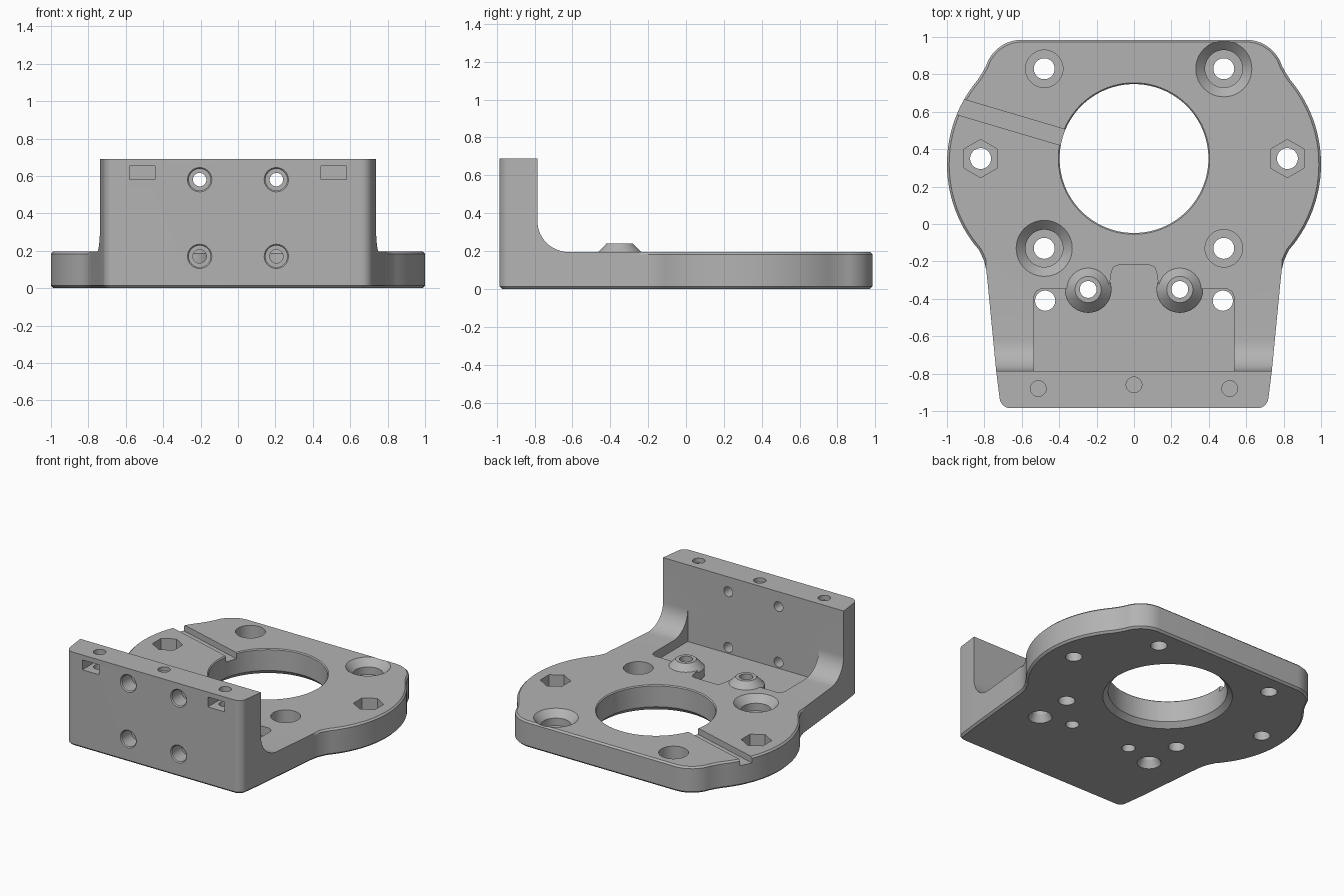
import bpy, bmesh, math
from mathutils import Matrix, Vector

if "Cube" in bpy.data.objects:
    bpy.data.objects.remove(bpy.data.objects["Cube"])

PLATE, TOP, FRONT, WALL = 0.195, 0.69, -0.985, -0.785

grey = bpy.data.materials.new("plain grey")
grey.use_nodes = True
colour = (0.45, 0.45, 0.45, 1)
grey.diffuse_color = colour
grey.node_tree.nodes["Principled BSDF"].inputs["Base Color"].default_value = colour


def to_object(name, bm):
    bmesh.ops.recalc_face_normals(bm, faces=bm.faces)
    mesh = bpy.data.meshes.new(name)
    bm.to_mesh(mesh)
    bm.free()
    obj = bpy.data.objects.new(name, mesh)
    bpy.context.collection.objects.link(obj)
    mesh.materials.append(grey)
    return obj


def prism(name, points, depth):
    """Extrude a closed 3D outline along the depth vector."""
    bm = bmesh.new()
    face = bm.faces.new([bm.verts.new(p) for p in points])
    ext = bmesh.ops.extrude_face_region(bm, geom=[face])
    moved = [v for v in ext["geom"] if isinstance(v, bmesh.types.BMVert)]
    bmesh.ops.translate(bm, vec=depth, verts=moved)
    return to_object(name, bm)


def lathe(name, x, y, z0, z1, r0, r1=None, sides=48, along_y=False, turn=0):
    """Cylinder or cone between two heights; along_y swaps the roles of y and z."""
    bm = bmesh.new()
    bmesh.ops.create_cone(bm, cap_ends=True, segments=sides, radius1=r0,
                          radius2=r0 if r1 is None else r1, depth=z1 - z0)
    place = Matrix.Translation((x, y, (z0 + z1) / 2))
    spin = Matrix.Rotation(turn, 4, "Z")
    if along_y:
        place = Matrix.Translation((x, (z0 + z1) / 2, y)) @ Matrix.Rotation(-math.pi / 2, 4, "X")
    bmesh.ops.transform(bm, matrix=place @ spin, verts=bm.verts)
    return to_object(name, bm)


def box(name, centre, size, angle=0):
    bm = bmesh.new()
    bmesh.ops.create_cube(bm, size=1)
    m = Matrix.Translation(centre) @ Matrix.Rotation(angle, 4, "Z") @ Matrix.Diagonal((*size, 1))
    bmesh.ops.transform(bm, matrix=m, verts=bm.verts)
    return to_object(name, bm)


def combine(target, other, operation="DIFFERENCE"):
    mod = target.modifiers.new("combine", "BOOLEAN")
    mod.operation, mod.solver, mod.object = operation, "EXACT", other
    bpy.context.view_layer.update()
    result = bpy.data.meshes.new_from_object(
        target.evaluated_get(bpy.context.evaluated_depsgraph_get()))
    target.modifiers.clear()
    target.data = result
    bpy.data.objects.remove(other)


def arc(cx, cy, r, start, end, n):
    return [(cx + r * math.cos(math.radians(start + (end - start) * i / n)),
             cy + r * math.sin(math.radians(start + (end - start) * i / n)))
            for i in range(n + 1)]


def mirrored(half):
    return half + [(-x, y) for x, y in reversed(half)]


# Plan outline: rounded front corners, taper, side lobes, rounded back corners
half = arc(0.659, -0.925, 0.06, -90, -6, 8)
half += [(0.737, -0.785), (0.781, -0.33), (0.79, -0.245), (0.802, -0.195)]
half += arc(0.3, 0.32, 0.7, -41, 40, 28)
half += [(0.815, 0.802)] + arc(0.6, 0.785, 0.2, 18, 90, 12)
bracket = prism("bracket", [(x, y, 0) for x, y in mirrored(half)], (0, 0, TOP))

# Chamfer the underside rim
bm = bmesh.new()
bm.from_mesh(bracket.data)
rim = [e for e in bm.edges if all(v.co.z < 0.001 for v in e.verts)]
bmesh.ops.bevel(bm, geom=rim, offset=0.014, segments=1, affect="EDGES")
bm.to_mesh(bracket.data)
bm.free()

# Side profile: plate, inner fillet and upright wall
side = [(FRONT - 0.1, -0.1), (1.1, -0.1), (1.1, PLATE)]
side += arc(WALL + 0.165, PLATE + 0.165, 0.165, 270, 180, 14)
side += [(WALL, TOP), (FRONT - 0.1, TOP)]
combine(bracket, prism("profile", [(-1.2, y, z) for y, z in side], (2.4, 0, 0)), "INTERSECT")

# Chamfer the upper rim of the rounded plate
bm = bmesh.new()
bm.from_mesh(bracket.data)
rim = [e for e in bm.edges
       if all(abs(v.co.z - PLATE) < 0.001 and v.co.y > -0.26 for v in e.verts)]
bmesh.ops.bevel(bm, geom=rim, offset=0.012, segments=1, affect="EDGES")
bm.to_mesh(bracket.data)
bm.free()

# Pocket in front of the wall, with a central tab
pocket = [(0.535, WALL), (0.535, -0.39), (0.525, -0.362), (0.5, -0.348), (0.38, -0.348),
          (0.13, -0.32), (0.12, -0.255), (0.11, -0.23), (0.085, -0.22)]
combine(bracket, prism("pocket", [(x, y, 0.125) for x, y in mirrored(pocket)], (0, 0, 1)))

# Conical bosses
for s in (-1, 1):
    combine(bracket, lathe("boss", s * 0.245, -0.35, 0.06, 0.185, 0.125), "UNION")
    combine(bracket, lathe("boss_cone", s * 0.245, -0.35, 0.184, 0.24, 0.125, 0.07), "UNION")

# Central opening with a chamfered underside
cuts = [lathe("opening", 0, 0.35, -0.1, 0.4, 0.398, sides=96),
        lathe("opening_chamfer", 0, 0.35, -0.01, 0.035, 0.443, 0.398, sides=96),
        lathe("opening_lip", 0, 0.35, PLATE - 0.008, PLATE + 0.01, 0.397, 0.415, sides=96)]

# Four counterbored holes, two of them with a wide conical mouth
for x, y, wide in ((-0.48, 0.83, 0), (0.48, 0.83, 1), (-0.48, -0.13, 1), (0.48, -0.13, 0)):
    cuts.append(lathe("hole", x, y, -0.1, 0.4, 0.056))
    cuts.append(lathe("counterbore", x, y, 0.09, 0.4, 0.1))
    if wide:
        cuts.append(lathe("mouth", x, y, 0.145, 0.205, 0.1, 0.16))

for s in (-1, 1):
    # Hexagonal nut seats
    cuts.append(lathe("nut_hole", s * 0.82, 0.35, -0.1, 0.4, 0.056))
    cuts.append(lathe("nut_seat", s * 0.82, 0.35, 0.09, 0.4, 0.102, sides=6))
    # Boss holes
    cuts.append(lathe("boss_hole", s * 0.245, -0.35, -0.1, 0.4, 0.045))
    # Countersunk pocket corner holes
    cuts.append(lathe("corner_hole", s * 0.475, -0.41, -0.1, 0.4, 0.054))
    cuts.append(lathe("countersink", s * 0.475, -0.41, -0.01, 0.06, 0.085, 0.05))
    # Wall screw holes
    for z in (0.17, 0.58):
        cuts.append(lathe("wall_hole", s * 0.205, z, -1.1, -0.7, 0.036, along_y=True))
        cuts.append(lathe("wall_bore", s * 0.205, z, -1.1, -0.87, 0.058, along_y=True))
        cuts.append(lathe("wall_bevel", s * 0.205, z, FRONT - 0.01, FRONT + 0.01,
                          0.075, 0.055, along_y=True))
    # Nut slots and their holes from above
    cuts.append(box("nut_slot", (s * 0.512, -0.93, 0.617), (0.136, 0.2, 0.073)))
    cuts.append(lathe("slot_hole", s * 0.512, -0.88, 0.45, 0.8, 0.042))
cuts.append(lathe("top_dimple", 0, -0.86, TOP - 0.03, 0.8, 0.042))

# Slanted wire groove from the opening to the outer edge
lean = math.atan2(-0.16, 0.54)
cuts.append(box("groove", (-0.68, 0.552, PLATE), (0.7, 0.088, 0.09), lean))
for cutter in cuts:
    combine(bracket, cutter)

# Smooth round surfaces, crisp edges
bpy.ops.object.select_all(action="DESELECT")
bracket.select_set(True)
bpy.context.view_layer.objects.active = bracket
bpy.ops.object.shade_smooth_by_angle(angle=math.radians(25))
